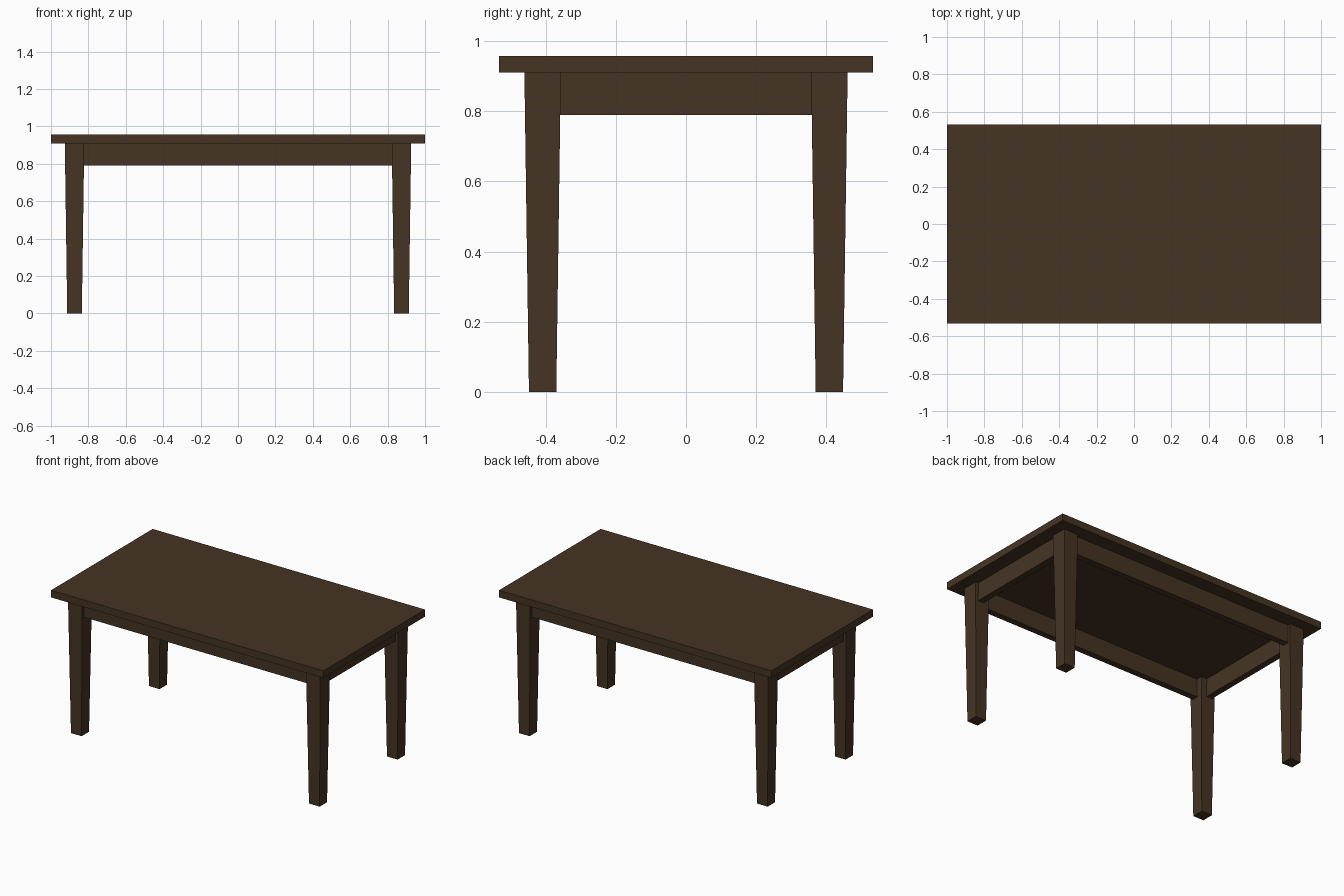
import bpy, bmesh

if "Cube" in bpy.data.objects:
    bpy.data.objects.remove(bpy.data.objects["Cube"])

# Dark brown wood
wood = bpy.data.materials.new("dark brown wood")
wood.diffuse_color = (0.060, 0.034, 0.017, 1)
wood.use_nodes = True
wood.node_tree.nodes["Principled BSDF"].inputs["Base Color"].default_value = wood.diffuse_color


def block(name, cx, cy, z0, z1, bottom, top=None):
    """Box or tapered box; bottom/top are (half x, half y)."""
    bm = bmesh.new()
    bmesh.ops.create_cube(bm, size=2)
    for v in bm.verts:
        hx, hy = (top or bottom) if v.co.z > 0 else bottom
        v.co = (cx + v.co.x * hx, cy + v.co.y * hy, z1 if v.co.z > 0 else z0)
    me = bpy.data.meshes.new(name)
    bm.to_mesh(me)
    bm.free()
    me.materials.append(wood)
    ob = bpy.data.objects.new(name, me)
    bpy.context.collection.objects.link(ob)
    return ob


LX, LY = 0.874, 0.409      # leg centres
TOP_Z, APRON_Z = 0.91, 0.79

# Table top
block("table_top", 0, 0, TOP_Z, 0.957, (1.0, 0.533))

# Tapered legs
for sy, depth in ((-1, "front"), (1, "back")):
    for sx, side in ((-1, "left"), (1, "right")):
        block(f"{depth}_{side}_leg", sx * LX, sy * LY, 0, TOP_Z,
              (0.039, 0.039), (0.052, 0.052))

# Apron rails between the legs, set in slightly from the leg faces
OFF, HALF = 0.010, 0.021
for s, depth, side in ((-1, "front", "left"), (1, "back", "right")):
    block(f"{depth}_apron", 0, s * (LY + OFF), APRON_Z, TOP_Z, (LX - 0.03, HALF))
    block(f"{side}_apron", s * (LX + OFF), 0, APRON_Z, TOP_Z, (HALF, LY - 0.03))
